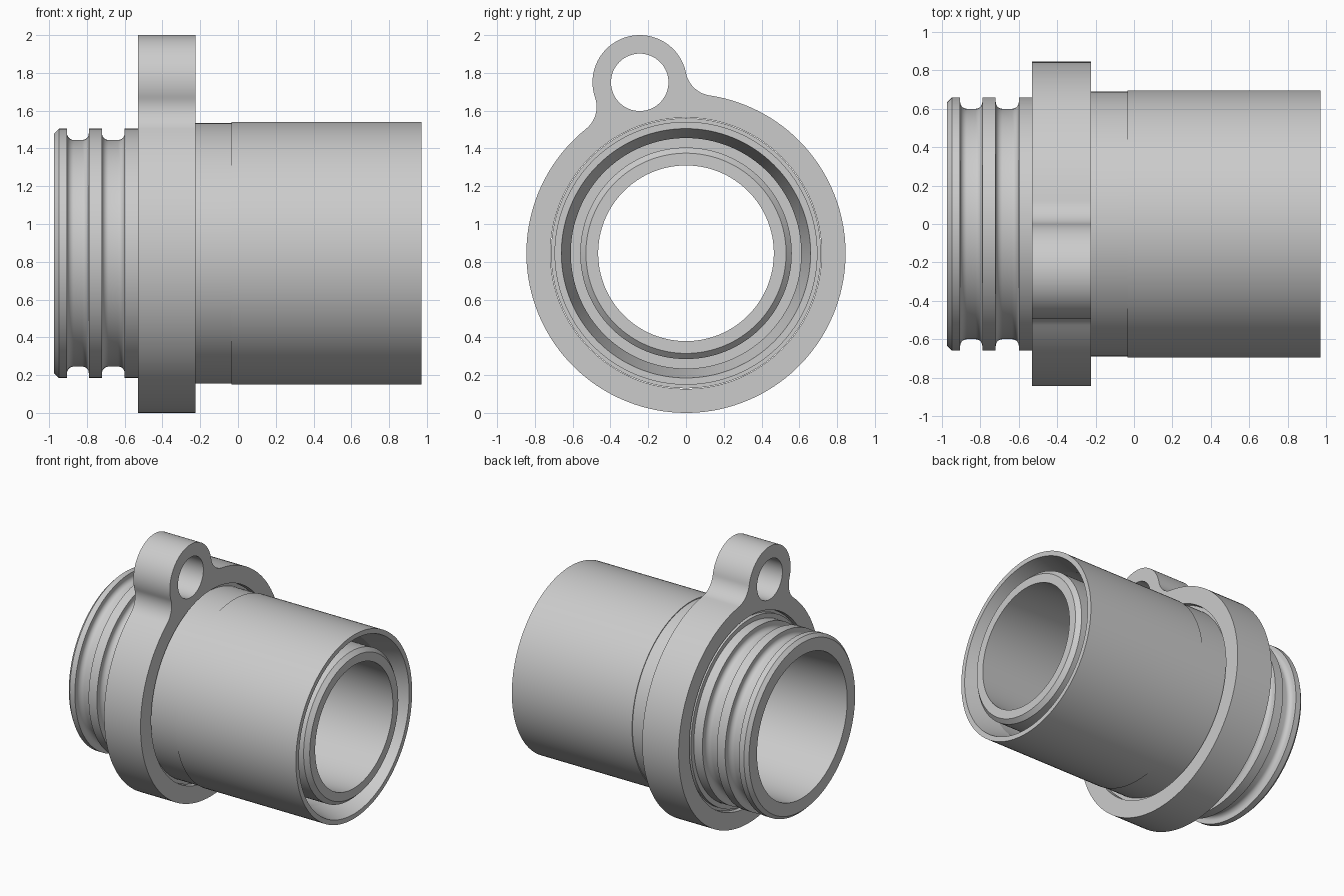
import bpy, bmesh
from math import sin, cos, pi, acos, atan2, radians
from mathutils import Matrix, Vector

if "Cube" in bpy.data.objects:
    bpy.data.objects.remove(bpy.data.objects["Cube"])

AXIS_Z = 0.845
SEG = 128


def smooth(ob):
    bpy.ops.object.select_all(action='DESELECT')
    ob.select_set(True)
    bpy.context.view_layer.objects.active = ob
    bpy.ops.object.shade_smooth_by_angle(angle=radians(13))


def lathe(name, profile):
    """Revolve a closed (x, radius) profile about the tube axis."""
    bm = bmesh.new()
    rings = [[bm.verts.new((x, r * sin(2 * pi * i / SEG), AXIS_Z + r * cos(2 * pi * i / SEG)))
              for x, r in profile] for i in range(SEG)]
    n = len(profile)
    for i in range(SEG):
        a, b = rings[i], rings[(i + 1) % SEG]
        for k in range(n):
            m = (k + 1) % n
            bm.faces.new((a[k], a[m], b[m], b[k]))
    bmesh.ops.recalc_face_normals(bm, faces=bm.faces)
    me = bpy.data.meshes.new(name)
    bm.to_mesh(me)
    bm.free()
    ob = bpy.data.objects.new(name, me)
    bpy.context.collection.objects.link(ob)
    smooth(ob)
    return ob


def groove(x0, x1, top=0.66, bottom=0.60, f=0.035, n=8):
    """Seal groove with rounded bottom corners."""
    pts = [(x0, top)]
    for k in range(n + 1):
        a = pi / 2 * k / n
        pts.append((x0 + f - f * cos(a), bottom + f - f * sin(a)))
    for k in range(n + 1):
        a = pi / 2 * k / n
        pts.append((x1 - f + f * sin(a), bottom + f - f * cos(a)))
    return pts + [(x1, top)]


# Tube body: grooved neck, sleeve, annular slot and tapered bore
profile = [(-0.973, 0.54), (-0.973, 0.635), (-0.948, 0.66)]
profile += groove(-0.905, -0.79) + groove(-0.72, -0.60)
profile += [(-0.528, 0.66), (-0.528, 0.695), (-0.50, 0.695), (-0.50, 0.715),
            (-0.26, 0.715), (-0.26, 0.69), (-0.035, 0.69), (-0.035, 0.696),
            (0.972, 0.696), (0.972, 0.66), (0.77, 0.61), (0.30, 0.61),
            (0.30, 0.56), (0.942, 0.56), (0.972, 0.53), (0.972, 0.465)]
lathe("tube_body", profile)


# Flange with mounting ear
def arc(c, r, p, q, n, clockwise):
    a0 = atan2(p.y - c.y, p.x - c.x)
    sweep = (atan2(q.y - c.y, q.x - c.x) - a0) % (2 * pi)
    if clockwise:
        sweep -= 2 * pi
    return [(c.x + r * cos(a0 + sweep * k / n), c.y + r * sin(a0 + sweep * k / n))
            for k in range(n)]


def circle(c, r, n):
    return [(c.x + r * cos(2 * pi * k / n), c.y + r * sin(2 * pi * k / n)) for k in range(n)]


R, ear_r, fil = 0.845, 0.25, 0.15
O, C = Vector((0, 0)), Vector((-0.245, 0.905))
d, a, b = C.length, R + fil, ear_r + fil
delta = acos((a * a + d * d - b * b) / (2 * a * d))
gamma = atan2(C.x, C.y)
F_right = Vector((a * sin(gamma + delta), a * cos(gamma + delta)))
F_left = Vector((a * sin(gamma - delta), a * cos(gamma - delta)))
outline = (arc(O, R, F_right, F_left, 120, True)
           + arc(F_left, fil, O, C, 18, False)
           + arc(C, ear_r, F_left, F_right, 56, True)
           + arc(F_right, fil, C, O, 18, False))

cu = bpy.data.curves.new("flange_outline", 'CURVE')
cu.dimensions = '2D'
cu.fill_mode = 'BOTH'
cu.extrude = 0.1525
for pts in (outline, circle(O, 0.718, SEG), circle(C, 0.152, 64)):
    sp = cu.splines.new('POLY')
    sp.points.add(len(pts) - 1)
    for p, (u, v) in zip(sp.points, pts):
        p.co = (u, v, 0, 1)
    sp.use_cyclic_u = True
flange = bpy.data.objects.new("flange", cu)
bpy.context.collection.objects.link(flange)
bpy.ops.object.select_all(action='DESELECT')
flange.select_set(True)
bpy.context.view_layer.objects.active = flange
bpy.ops.object.convert(target='MESH')
flange = bpy.context.view_layer.objects.active

# Stand the flange upright across the tube axis
bm = bmesh.new()
bm.from_mesh(flange.data)
bmesh.ops.remove_doubles(bm, verts=bm.verts, dist=1e-5)
bm.transform(Matrix(((0, 0, 1, -0.3775), (1, 0, 0, 0), (0, 1, 0, AXIS_Z), (0, 0, 0, 1))))
bmesh.ops.recalc_face_normals(bm, faces=bm.faces)
bm.to_mesh(flange.data)
bm.free()
smooth(flange)
